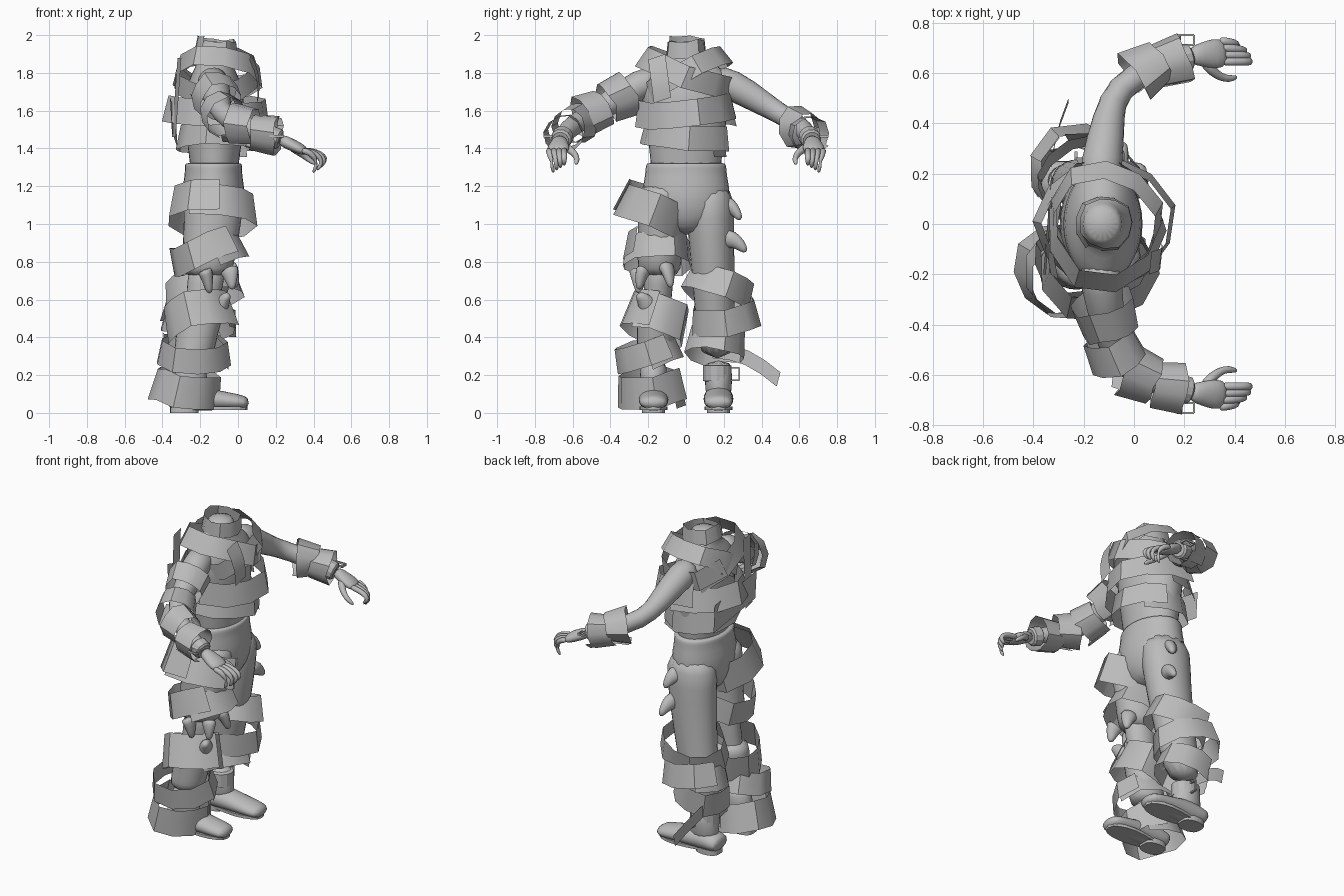
import bpy, bmesh, math, random
from mathutils import Vector

if "Cube" in bpy.data.objects:
    bpy.data.objects.remove(bpy.data.objects["Cube"])

random.seed(4)
grey = bpy.data.materials.new("plain_grey")
grey.diffuse_color = (0.5, 0.5, 0.5, 1)
grey.use_nodes = True
grey.node_tree.nodes["Principled BSDF"].inputs["Base Color"].default_value = grey.diffuse_color
UP = Vector((0, 0, 1))


def finish(name, bm, smooth=False, subsurf=0, recalc=True):
    if recalc:
        bmesh.ops.recalc_face_normals(bm, faces=bm.faces)
    me = bpy.data.meshes.new(name)
    bm.to_mesh(me)
    bm.free()
    ob = bpy.data.objects.new(name, me)
    bpy.context.collection.objects.link(ob)
    me.materials.append(grey)
    if subsurf:
        m = ob.modifiers.new("round", 'SUBSURF')
        m.levels = m.render_levels = subsurf
    for p in me.polygons:
        p.use_smooth = smooth


def loft(name, pts, radii, sides=12, level=False, subsurf=1):
    """Capped body along points; radii are pairs or single values."""
    bm = bmesh.new()
    pts = [Vector(p) for p in pts]
    loops = []
    for i, (p, r) in enumerate(zip(pts, radii)):
        rx, ry = r if isinstance(r, tuple) else (r, r)
        tan = pts[min(i + 1, len(pts) - 1)] - pts[max(i - 1, 0)]
        q = UP.rotation_difference(UP if level else tan)
        loops.append([bm.verts.new(p + q @ Vector((rx * math.cos(a), ry * math.sin(a), 0)))
                      for a in (math.tau * k / sides for k in range(sides))])
    for a, b in zip(loops, loops[1:]):
        for k in range(sides):
            j = (k + 1) % sides
            bm.faces.new((a[k], a[j], b[j], b[k]))
    bm.faces.new(loops[0][::-1])
    bm.faces.new(loops[-1])
    finish(name, bm, subsurf > 0, subsurf)


def column(name, x, profile, y=0):
    """Upright body from (z, rx, ry) rows."""
    loft(name, [(x, y, r[0]) for r in profile], [r[1:] for r in profile], 16, True)


bands = 0


def band(name, centre, axis, rx, ry, h, flare=0.05):
    """Loose cloth strip wrapped around an axis, creased at every third fold, ends overlapping."""
    global bands
    bands += 1
    sides = 9 + bands % 3
    bm = bmesh.new()
    q = UP.rotation_difference(Vector(axis))
    rows = []
    for k in range(sides + 2):
        a, t = 0.7 * bands + math.tau * k / sides, k / (sides + 1)
        dz = 0.03 * (t - 0.5) + random.uniform(-0.01, 0.01)
        crease = 1.05 if k % 3 == 0 else 0.99
        row = []
        for s in (-1, 1):
            g = (0.97 + 0.06 * t) * crease * (1 - s * flare)
            row.append(bm.verts.new(Vector(centre) + q @ Vector(
                (rx * g * math.cos(a), ry * g * math.sin(a), dz + s * h / 2))))
        rows.append(row)
    for k, (a, b) in enumerate(zip(rows, rows[1:])):
        bm.faces.new((a[0], b[0], b[1], a[1]))
        bm.edges.get(a).smooth = k % 3 != 0
    finish(name, bm, True, recalc=False)


def strip(name, start, end, width, bulge=(0, 0, 0), n=4):
    """Loose strip from start to end, bowed outward in the middle."""
    bm = bmesh.new()
    rows = []
    for k in range(n + 1):
        t = k / n
        p = Vector(start).lerp(Vector(end), t) + Vector(bulge) * math.sin(math.pi * t)
        rows.append((bm.verts.new(p), bm.verts.new(p + Vector(width))))
    for a, b in zip(rows, rows[1:]):
        bm.faces.new((a[0], b[0], b[1], a[1]))
    finish(name, bm, True, recalc=False)


def buckle(name, centre, w, h, u, v):
    """Open rectangular frame in the plane of two coordinate indices u and v."""
    bm = bmesh.new()
    for s in (-1, 1):
        for off, size in (((0, s * h), (2 * w, .008)), ((s * w, 0), (.008, 2 * h))):
            pos, scale = Vector(centre), [.012] * 3
            pos[u] += off[0]
            pos[v] += off[1]
            scale[u], scale[v] = size
            for vert in bmesh.ops.create_cube(bm, size=1)['verts']:
                vert.co = pos + Vector(c * f for c, f in zip(vert.co, scale))
    finish(name, bm)


# torso with neck, and trouser seat with rolled waist
column("torso", -.125, [(1.22, .13, .19), (1.32, .13, .19), (1.4, .145, .2), (1.6, .165, .225), (1.72, .155, .25),
                        (1.8, .12, .23), (1.86, .09, .13), (1.9, .08, .085), (1.97, .08, .085)])
column("trouser_seat", -.13, [(1.32, .125, .185), (1.325, .155, .215), (1.295, .155, .22), (1.26, .155, .22),
                              (1.15, .175, .245), (1.03, .155, .22), (.94, .09, .09)])


def leg_at(z, sgn):
    """Centre and radii of a leg at a height."""
    u = max(0, (1.1 - z) / .84)
    return Vector((-.13 - .115 * u ** 1.4, (.125 + .042 * u) * sgn, z)), .165 - .06 * u, .134 - .036 * u


def trouser(name, sgn, top, bottom, shrink=0.0, n=5):
    rows = [leg_at(top + (bottom - top) * k / n, sgn) for k in range(n + 1)]
    loft(name, [r[0] for r in rows], [(r[1] - shrink, r[2] - shrink) for r in rows], 12, True)


trouser("left_trouser_leg", 1, 1.22, .28)
trouser("right_trouser_leg", -1, 1.22, .71)
trouser("right_bare_leg", -1, .8, .2, .036)
trouser("right_trouser_hem", -1, .57, .26)

# torn cloth flaps at thigh and knee: root, reach
for i, (root, reach) in enumerate([
        ((-.07, .2, .92), (.03, .12, -.07)), ((-.1, .2, 1.1), (.05, .09, -.08)),
        ((-.05, -.22, .76), (.02, -.03, -.11)), ((-.06, -.11, .78), (.05, .03, -.12)),
        ((-.18, -.25, .76), (.03, 0, -.13)), ((-.1, -.18, .52), (.05, -.08, .1))]):
    d = Vector(reach)
    ts = (0, .4, .75, 1)
    loft(f"torn_flap_{i}", [Vector(root) + d * t + UP * .03 * math.sin(t * math.pi) for t in ts],
         [(.045 - .03 * t * t, .06 - .045 * t * t) for t in ts], 8)

ARM = [Vector(p) for p in ((-.14, .14, 1.76), (-.13, .23, 1.75), (-.1, .43, 1.625), (-.07, .54, 1.56),
                           (.08, .63, 1.5), (.25, .67, 1.435))]


def arm_at(t, sgn):
    """Point and direction at a position counted in arm sections."""
    i = min(int(t), len(ARM) - 2)
    flip = Vector((1, sgn, 1))
    return ARM[i].lerp(ARM[i + 1], t - i) * flip, (ARM[i + 1] - ARM[i]).normalized() * flip


for side, sgn in (("left", 1), ("right", -1)):
    y = .172 * sgn
    # boots: shaft, foot, flat sole and heel
    column(side + "_boot_shaft", -.25, [(.05, .11, .075), (.2, .085, .072), (.28, .08, .074)], y)
    foot = [(-.375, .065, .04), (-.34, .07, .058), (-.24, .08, .075), (-.12, .068, .055), (0, .058, .044), (.06, .05, .032)]
    loft(side + "_boot_foot", [(x, y, z) for x, z, r in foot], [(r, min(.082, r + .036)) for x, z, r in foot])
    bm = bmesh.new()
    for x0, x1, z0 in ((-.36, .05, .016), (-.36, -.21, 0)):
        ring = []
        for k in range(20):
            c, s = math.cos(k * math.tau / 20), math.sin(k * math.tau / 20)
            x = (x0 + x1) / 2 + (x1 - x0) / 2 * c
            half = .066 + .012 * math.cos((x + .05) * 12) if z0 else .062
            ring.append((x, y + half * math.copysign(abs(s) ** .6, s)))
        lo, hi = [[bm.verts.new((*p, z)) for p in ring] for z in (z0, .034)]
        bm.faces.new(lo)
        bm.faces.new(hi)
        for k in range(20):
            j = (k + 1) % 20
            bm.faces.new((lo[k], lo[j], hi[j], hi[k]))
    finish(side + "_boot_sole", bm)

    # arm, bent forward at the elbow
    flip = Vector((1, sgn, 1))
    loft(side + "_arm", [p * flip for p in ARM], [.085, .088, .068, .062, .058, .038])
    # hand with curled fingers and thumb
    loft(side + "_palm", [(.22 + .05 * k, (.668 + .004 * k) * sgn, 1.45 - .024 * k) for k in range(4)],
         [(.034, .038), (.034, .05), (.033, .066), (.02, .056)], 10)
    for i, ln in enumerate((1.05, 1, .88, .66)):
        curl = [(.335 + ln * .125 * math.sin(a), (.645 + .028 * i - .008 * a * i / 2) * sgn,
                 1.392 - (.05 + .008 * i) * (1 - math.cos(a))) for a in (0, .6, 1.2, 1.7, 2.3)]
        loft(f"{side}_finger_{i}", curl, [.019, .018, .017, .015, .009], 8)
    loft(side + "_thumb", [(.275 + .034 * k, (.575 + .075 * (1 - k / 3) ** 2) * sgn, 1.415 - .025 * k)
                           for k in range(5)], [.026, .023, .019, .017, .009], 8)
    # wrist cuff and buckle
    loft(side + "_wrist_cuff", [arm_at(t, sgn)[0] for t in (4.5, 4.55, 4.8, 4.85)], [.046, .058, .056, .044], 12, subsurf=0)
    buckle(side + "_wrist_buckle", (.205, .73 * sgn, 1.465), .034, .02, 0, 1)

# ankle cuff and buckle
loft("ankle_cuff", [(-.25, .165, z) for z in (.165, .17, .25, .255)],
     [(.07, .06), (.09, .077), (.09, .077), (.07, .06)], 14, True, 0)
buckle("ankle_buckle", (-.23, .255, .205), .028, .033, 1, 2)

# body wraps: height, lean, radii, width
for name, z, ax, ay, rx, ry, h in (
        ("waist_wrap", 1.46, .05, .08, .205, .225, .13), ("chest_wrap", 1.595, .06, -.06, .262, .25, .14),
        ("right_shoulder_sash", 1.8, .08, .42, .225, .26, .12),
        ("left_shoulder_sash", 1.79, -.1, -.5, .215, .24, .11), ("neck_wrap", 1.932, .08, 0, .11, .105, .09)):
    band(name, (-.115, 0, z), (ax, ay, 1), rx, ry, h)

# leg wraps: side, height, lean, width, looseness, outward shift
for name, sgn, z, ax, ay, h, pad, out in (
        ("right_thigh_wrap", -1, 1.08, .03, .38, .18, .06, .04), ("right_low_thigh_wrap", -1, .85, -.35, .05, .15, .05, .01),
        ("right_shin_wrap", -1, .5, -.25, .3, .2, .055, 0), ("right_calf_wrap", -1, .32, .05, -.3, .13, .075, .04),
        ("right_boot_wrap", -1, .13, .2, -.12, .17, .08, .01), ("left_knee_wrap", 1, .66, -.2, .38, .15, .06, .03),
        ("left_shin_wrap", 1, .5, .15, -.12, .14, .07, .05), ("left_calf_wrap", 1, .37, -.25, .15, .15, .045, 0)):
    c, rx, ry = leg_at(z, sgn)
    band(name, c + Vector((-.01, out * sgn, 0)), (ax, ay, 1), rx + pad, ry + pad, h, .06)

# arm wraps: side, arm position, flare
for name, sgn, t, flare in (
        ("right_upper_arm_wrap", -1, 1.65, .06), ("right_elbow_wrap", -1, 2.6, -.06),
        ("right_forearm_wrap", -1, 3.6, .08), ("right_wrist_wrap", -1, 4.3, -.06),
        ("left_forearm_wrap", 1, 3.85, .15), ("left_wrist_wrap", 1, 4.35, -.08)):
    c, d = arm_at(t, sgn)
    r = .13 - .008 * t
    band(name, c, d + Vector((.1, .1, .2)), r, r, .13, flare)

# loose strip ends
strip("ankle_tail", (-.33, .14, .29), (-.26, .48, .14), (0, .02, .075), (-.02, 0, .04))
strip("front_shoulder_tail", (.06, -.2, 1.87), (.1, -.17, 1.64), (.01, .09, .03), (.02, 0, 0))
strip("back_shoulder_tail", (-.32, -.12, 1.88), (-.35, -.1, 1.46), (.02, -.1, 0))
strip("back_waist_tail", (-.36, -.2, 1.67), (-.33, .18, 1.58), (.01, 0, -.18))
